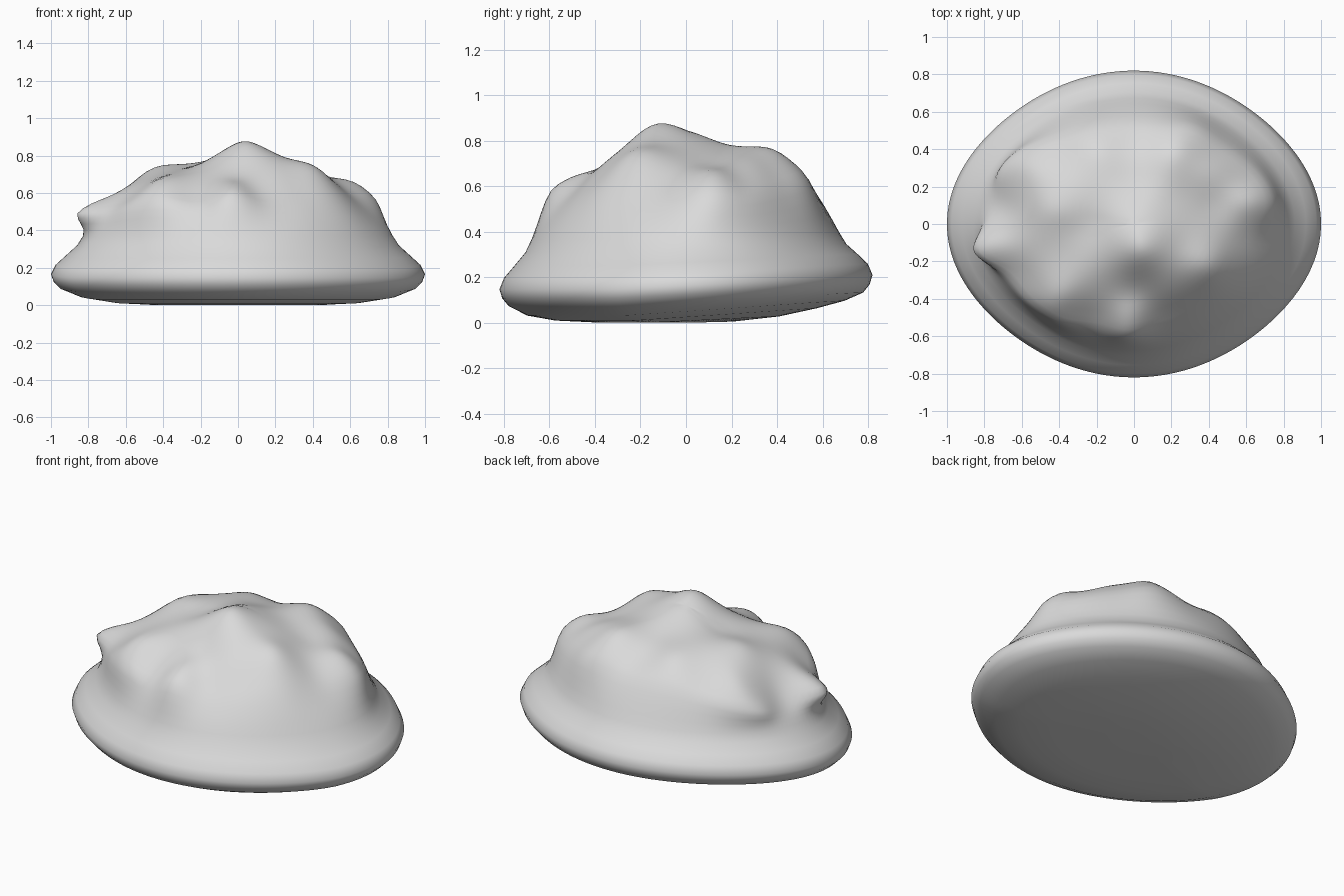
import bpy, bmesh, math
from mathutils import Vector

if "Cube" in bpy.data.objects:
    bpy.data.objects.remove(bpy.data.objects["Cube"])

# shoulder line of the lumpy mound, counter-clockwise from the left nub
SHOULDER = [Vector(p) for p in (
    (-.885, -.14, .49), (-.70, -.27, .50), (-.57, -.42, .54), (-.40, -.53, .56),
    (-.20, -.56, .53), (-.03, -.60, .59), (.15, -.55, .53), (.36, -.46, .55),
    (.53, -.32, .58), (.64, -.10, .56), (.745, .10, .57), (.67, .27, .56),
    (.48, .42, .60), (.30, .53, .64), (.05, .54, .62), (-.20, .53, .62),
    (-.42, .47, .58), (-.61, .40, .53), (-.73, .28, .49), (-.74, .08, .46))]
# humps and hollows on top
LUMPS = [Vector(p) for p in (
    (.03, -.14, .875), (.01, .05, .83), (0, .25, .755), (.22, .40, .76),
    (-.20, .42, .71), (-.45, .08, .74), (-.40, -.15, .70), (-.42, -.40, .66),
    (-.03, -.50, .645), (0, -.36, .69), (.42, -.23, .735), (.25, -.12, .79),
    (.25, .15, .76), (.45, .10, .69), (.64, .12, .655), (.45, .30, .69),
    (-.23, -.02, .745), (-.62, .05, .60), (-.78, -.11, .55), (-.58, .33, .60),
    (-.60, -.20, .60), (-.20, -.40, .65), (.20, -.38, .68), (-.40, .30, .69))]
# flared foot: (scale of the rim ellipse, height, tilt toward the back)
FOOT = [(.25, .0, .02), (.5, .008, .04), (.7, .025, .055), (.85, .05, .055), (.95, .09, .045),
        (.985, .125, .045), (1, .165, .045), (.975, .215, .045), (.92, .265, .04), (.86, .32, .03),
        (.82, .38, .02)]
STEPS, INNER, RY = 7, 18, .82


def spline(a, b, c, d, t):
    return .5 * (2 * b + (c - a) * t + (2 * a - 5 * b + 4 * c - d) * t * t
                 + (3 * b - a - 3 * c + d) * t ** 3)


def kernel(x, y, p):
    return math.sqrt((x - p.x) ** 2 + (y - p.y) ** 2 + .006)


def solve(rows):
    """Gaussian elimination on an augmented matrix."""
    size = len(rows)
    for c in range(size):
        best = max(range(c, size), key=lambda r: abs(rows[r][c]))
        rows[c], rows[best] = rows[best], rows[c]
        rows[c] = [v / rows[c][c] for v in rows[c]]
        for r in range(size):
            if r != c:
                f = rows[r][c]
                rows[r] = [v - f * w for v, w in zip(rows[r], rows[c])]
    return [r[-1] for r in rows]


# smooth surface through all control points
POINTS = SHOULDER + LUMPS
WEIGHTS = solve([[kernel(p.x, p.y, q) for q in POINTS] + [p.z] for p in POINTS])


def top_height(x, y):
    return sum(w * kernel(x, y, p) for w, p in zip(WEIGHTS, POINTS))


n = len(SHOULDER)
edge = [spline(*(SHOULDER[(i + k) % n] for k in (-1, 0, 1, 2)), s / STEPS)
        for i in range(n) for s in range(STEPS)]
angles = [math.atan2(p.y / RY, p.x) for p in edge]

# rings from the underside, round the rim, up the wall and over the top
rings = []
for s, z, tilt in FOOT:
    ring = []
    for a in angles:
        r = s * (1 - .03 * math.sin(2 * a) ** 2)
        ring.append(Vector((r * math.cos(a), r * RY * math.sin(a),
                            max(.002, z + tilt * max(-.4, math.sin(a)) * s))))
    rings.append(ring)
waist = rings[-1]
for t in (.25, .5, .75):
    rings.append([Vector((w.x + (e.x - w.x) * t ** 1.15, w.y + (e.y - w.y) * t ** 1.15,
                          w.z + (e.z - w.z) * t)) for w, e in zip(waist, edge)])
rings.append(edge)
for k in range(1, INNER):
    s = 1 - k / INNER
    rings.append([Vector((p.x * s, p.y * s, top_height(p.x * s, p.y * s))) for p in edge])

# skin the rings
bm = bmesh.new()
loops = [[bm.verts.new(p) for p in r] for r in rings]
m = len(edge)
for lo, hi in zip(loops, loops[1:]):
    for i in range(m):
        j = (i + 1) % m
        bm.faces.new((lo[i], lo[j], hi[j], hi[i]))
bottom, peak = bm.verts.new((0, 0, 0)), bm.verts.new((0, 0, top_height(0, 0)))
for i in range(m):
    j = (i + 1) % m
    bm.faces.new((bottom, loops[0][j], loops[0][i]))
    bm.faces.new((peak, loops[-1][i], loops[-1][j]))
# soften the lumps
upper = [v for v in bm.verts if v.co.z > .36]
for _ in range(3):
    bmesh.ops.smooth_vert(bm, verts=upper, factor=.5, use_axis_x=True, use_axis_y=True, use_axis_z=True)
bmesh.ops.recalc_face_normals(bm, faces=bm.faces)
for f in bm.faces:
    f.smooth = True

mesh = bpy.data.meshes.new("lumpy_mound")
bm.to_mesh(mesh)
bm.free()
grey = bpy.data.materials.new("light grey")
grey.diffuse_color = (.7, .7, .7, 1)
grey.use_nodes = True
grey.node_tree.nodes["Principled BSDF"].inputs["Base Color"].default_value = grey.diffuse_color
mesh.materials.append(grey)
bpy.context.collection.objects.link(bpy.data.objects.new("lumpy_mound", mesh))
